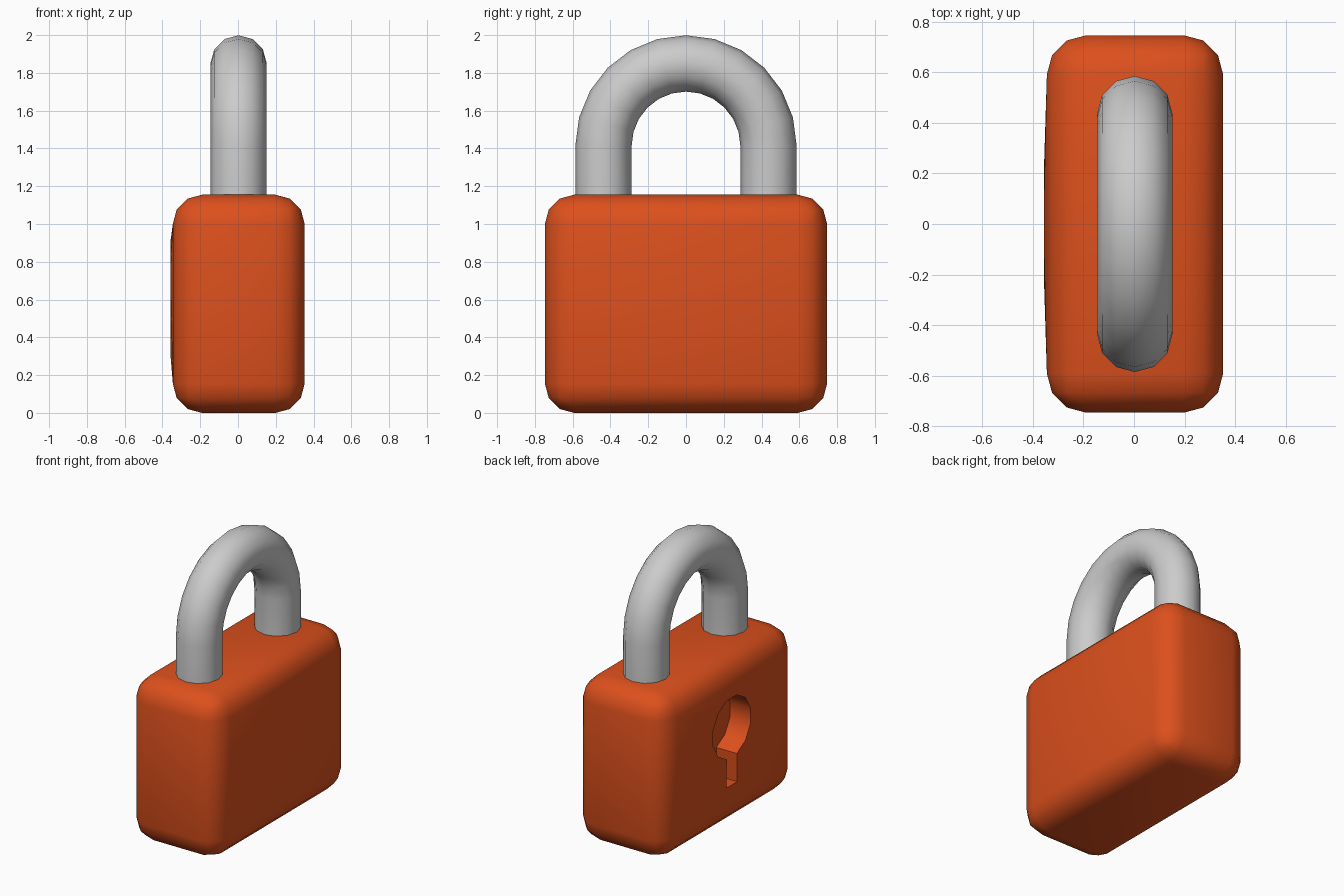
import bpy, bmesh, math
from mathutils import Vector

if "Cube" in bpy.data.objects:
    bpy.data.objects.remove(bpy.data.objects["Cube"])


def finish(bm, name, material=None):
    bmesh.ops.recalc_face_normals(bm, faces=bm.faces)
    mesh = bpy.data.meshes.new(name)
    bm.to_mesh(mesh)
    bm.free()
    obj = bpy.data.objects.new(name, mesh)
    bpy.context.collection.objects.link(obj)
    if material:
        mesh.materials.append(material)
    bpy.ops.object.select_all(action='DESELECT')
    obj.select_set(True)
    bpy.context.view_layer.objects.active = obj
    bpy.ops.object.shade_smooth_by_angle(angle=math.radians(40))
    return obj


orange = bpy.data.materials.new("orange_paint")
orange.diffuse_color = (0.72, 0.08, 0.012, 1)
orange.use_nodes = True
orange.node_tree.nodes["Principled BSDF"].inputs["Base Color"].default_value = orange.diffuse_color

# Body: box with rounded edges
X0, X1, HALF_Y, TOP = -0.345, 0.353, 0.747, 1.155
bm = bmesh.new()
bmesh.ops.create_cube(bm, size=1)
for v in bm.verts:
    v.co = (X1 if v.co.x > 0 else X0, v.co.y * 2 * HALF_Y, TOP if v.co.z > 0 else 0)
bmesh.ops.bevel(bm, geom=bm.edges[:], offset=0.155, segments=3, profile=0.5,
                affect='EDGES')

# Open the keyhole side
panel = min(bm.faces, key=lambda f: f.calc_center_median().x)
border = list(panel.edges)
bmesh.ops.delete(bm, geom=[panel], context='FACES_ONLY')

# Keyhole outline: 12-sided circle joined to a slot, on a slightly bulged panel
KX, KZ, KR, DEPTH = -0.357, 0.707, 0.214, 0.16
outline = [(-0.06, 0.30)]
for i in range(12):
    a = math.radians(-105 - 30 * i)
    outline.append((KR * math.cos(a), KZ + KR * math.sin(a)))
outline.append((0.06, 0.30))


def ring(x):
    return [bm.verts.new((x, y, z)) for y, z in outline]


rim, floor = ring(KX), ring(KX + DEPTH)
n = len(outline)
rim_edges = [bm.edges.new((rim[i], rim[(i + 1) % n])) for i in range(n)]
bmesh.ops.triangle_fill(bm, use_beauty=True, edges=border + rim_edges,
                        normal=Vector((-1, 0, 0)))
for i in range(n):
    j = (i + 1) % n
    bm.faces.new((rim[i], rim[j], floor[j], floor[i]))
bm.faces.new(floor)
finish(bm, "lock_body", orange)

# Shackle: 12-sided tube along two legs and a half-circle arch
ARC_Z, ARC_R, TUBE_R, SIDES = 1.413, 0.437, 0.149, 12
path = [(ARC_R, 1.12, 0)]
for i in range(13):
    a = math.pi * i / 12
    path.append((ARC_R * math.cos(a), ARC_Z + ARC_R * math.sin(a), a))
path.append((-ARC_R, 1.12, math.pi))

bm = bmesh.new()
rings = []
for y, z, a in path:
    loop = []
    for k in range(SIDES):
        t = 2 * math.pi * k / SIDES
        out = TUBE_R * math.cos(t)
        loop.append(bm.verts.new((0.003 + TUBE_R * math.sin(t),
                                  y + out * math.cos(a), z + out * math.sin(a))))
    rings.append(loop)
for r0, r1 in zip(rings, rings[1:]):
    for k in range(SIDES):
        m = (k + 1) % SIDES
        bm.faces.new((r0[k], r0[m], r1[m], r1[k]))
bm.faces.new(rings[0])
bm.faces.new(rings[-1])
finish(bm, "shackle")
